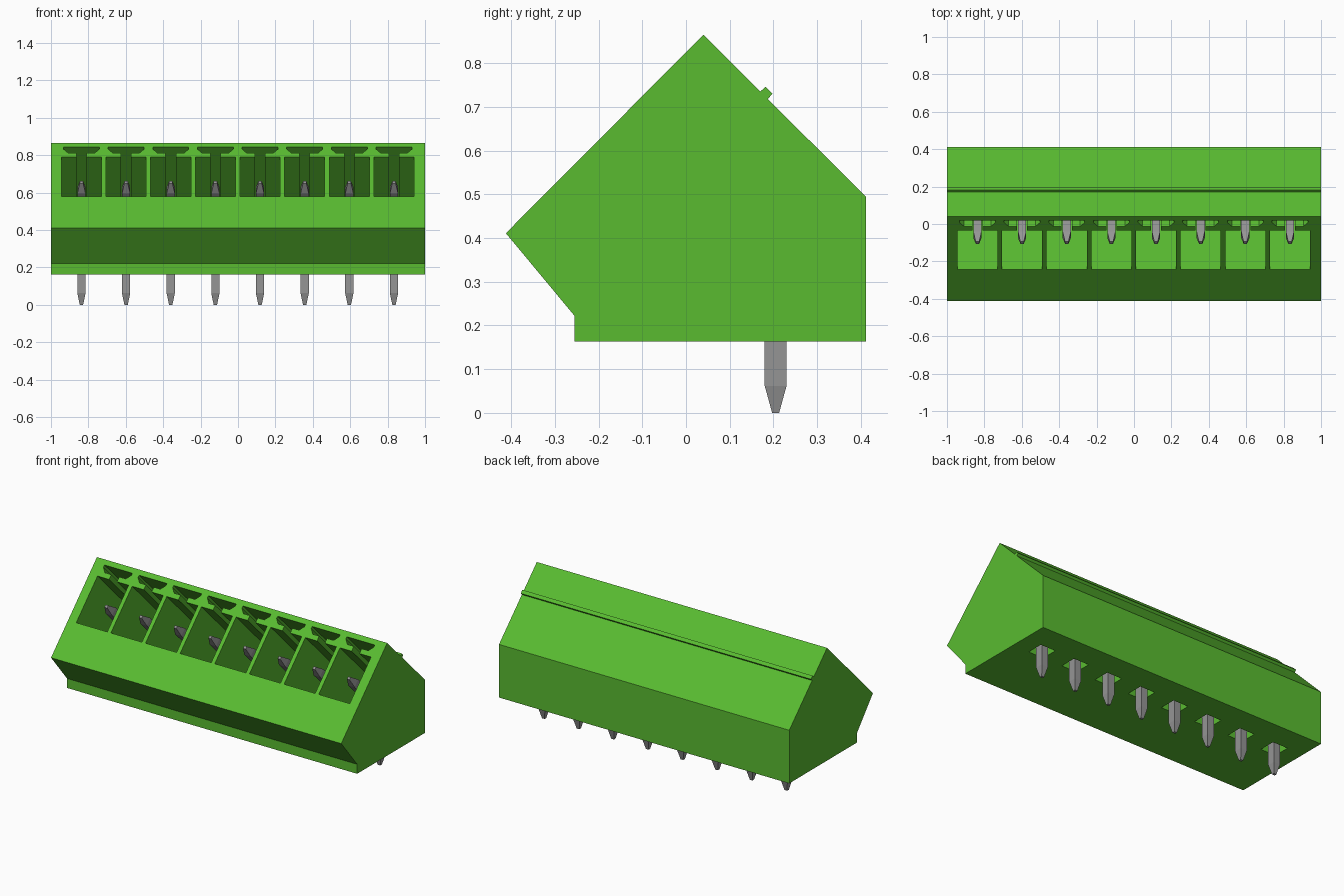
import bpy, bmesh, math

cube = bpy.data.objects.get("Cube")
if cube:
    bpy.data.objects.remove(cube, do_unlink=True)

COUNT, PITCH = 8, 0.2387
CENTRES = [-0.837 + i * PITCH for i in range(COUNT)]


def material(name, rgb):
    mat = bpy.data.materials.new(name)
    mat.use_nodes = True
    mat.diffuse_color = (*rgb, 1)
    mat.node_tree.nodes["Principled BSDF"].inputs["Base Color"].default_value = (*rgb, 1)
    return mat


def loft(bm, rings):
    """Skin a list of equal-length rings and cap both ends."""
    rows = [[bm.verts.new(p) for p in ring] for ring in rings]
    for a, b in zip(rows, rows[1:]):
        for i in range(len(a)):
            j = (i + 1) % len(a)
            bm.faces.new((a[i], a[j], b[j], b[i]))
    bm.faces.new(rows[0][::-1])
    bm.faces.new(rows[-1])


def finish(bm, name, mat):
    bmesh.ops.recalc_face_normals(bm, faces=bm.faces[:])
    mesh = bpy.data.meshes.new(name)
    bm.to_mesh(mesh)
    bm.free()
    mesh.materials.append(mat)
    obj = bpy.data.objects.new(name, mesh)
    bpy.context.collection.objects.link(obj)
    return obj


green = material("housing green", (0.10, 0.50, 0.03))
grey = material("pin grey", (0.30, 0.30, 0.30))

# Housing: side profile (y, z) with the small rib on the rear slope
profile = [(-0.412, 0.411), (-0.255, 0.222), (-0.255, 0.163), (0.412, 0.163),
           (0.412, 0.494), (0.187, 0.718), (0.198, 0.730), (0.182, 0.746),
           (0.170, 0.735), (0.040, 0.865)]
bm = bmesh.new()
loft(bm, [[(x, y, z) for y, z in profile] for x in (-1, 1)])
housing = finish(bm, "housing", green)

# Cutter: wire pockets with a T-shaped key slot, square to the front slope
half = [(0.107, 0.58), (0.107, 0.79), (0.027, 0.79), (0.027, 0.812),
        (0.072, 0.812), (0.096, 0.832), (0.096, 0.842)]
outline = half + [(-x, z) for x, z in reversed(half)]
bm = bmesh.new()
for cx in CENTRES:
    # k runs inward along the slope normal
    loft(bm, [[(cx + x, z - 0.824 + k, z - k) for x, z in outline]
              for k in (-0.03, 0.28)])
    # Square clearance hole under each pin
    loft(bm, [[(cx + a * 0.052, 0.205 + b * 0.052, z)
               for a, b in ((-1, -1), (1, -1), (1, 1), (-1, 1))]
              for z in (0.10, 0.32)])
cutter = finish(bm, "pocket_cutter", green)
cutter.hide_render = True

cut = housing.modifiers.new("pockets", "BOOLEAN")
cut.operation = "DIFFERENCE"
cut.solver = "EXACT"
cut.object = cutter
bpy.context.view_layer.objects.active = housing
bpy.ops.object.modifier_apply(modifier=cut.name)
bpy.data.objects.remove(cutter, do_unlink=True)

# Pins: square bar, tapered at both ends, bent 45 degrees toward the front
# Each station: y, z, half width, half depth, angle of the depth direction
W, D = 0.022, 0.025
stations = [(0.205, 0.0, 0.009, 0.008, 0), (0.205, 0.062, W, D, 0),
            (0.205, 0.350, W, D / math.cos(math.pi / 8), 22.5),
            (-0.057, 0.612, W, D, 45), (-0.100, 0.655, 0.009, 0.008, 45)]
for i, cx in enumerate(CENTRES):
    bm = bmesh.new()
    rings = []
    for y, z, w, d, angle in stations:
        dy, dz = d * math.cos(math.radians(angle)), d * math.sin(math.radians(angle))
        rings.append([(cx + a * w, y + b * dy, z + b * dz)
                      for a, b in ((-1, -1), (1, -1), (1, 1), (-1, 1))])
    loft(bm, rings)
    finish(bm, f"pin_{i + 1}", grey)
